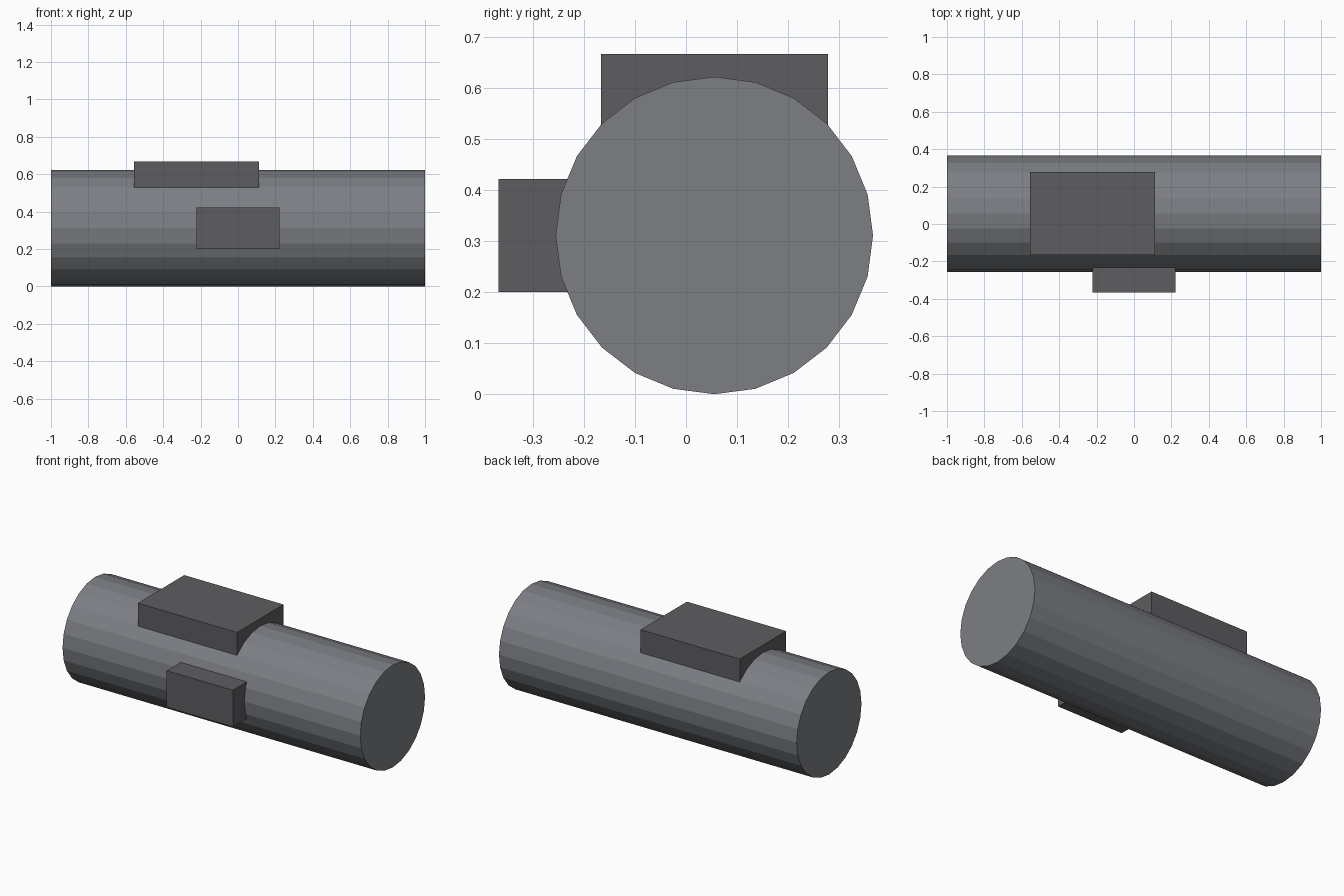
import bpy
from math import pi

if "Cube" in bpy.data.objects:
    bpy.data.objects.remove(bpy.data.objects["Cube"])


def material(name, color):
    mat = bpy.data.materials.new(name)
    mat.diffuse_color = color
    mat.use_nodes = True
    mat.node_tree.nodes["Principled BSDF"].inputs["Base Color"].default_value = mat.diffuse_color
    return mat


def box(name, low, high, mat):
    center = [(a + b) / 2 for a, b in zip(low, high)]
    bpy.ops.mesh.primitive_cube_add(size=1, location=center)
    obj = bpy.context.object
    obj.name = name
    obj.scale = [b - a for a, b in zip(low, high)]
    bpy.ops.object.transform_apply(location=False, rotation=False, scale=True)
    obj.data.materials.append(mat)


light_metal = material("light_metal", (0.20, 0.21, 0.23, 1))
dark_metal = material("dark_metal", (0.11, 0.11, 0.12, 1))

# Main tube: 24 flat sides, lying along x, with a corner edge at the very top
RADIUS = 0.311
bpy.ops.mesh.primitive_cylinder_add(vertices=24, radius=RADIUS, depth=2,
                                    location=(0, 0.0555, RADIUS),
                                    rotation=(0, pi / 2, 0))
tube = bpy.context.object
tube.name = "main_tube"
tube.data.materials.append(light_metal)

# Blocks sunk into the top and front of the tube
box("top_block", (-0.556, -0.167, 0.444), (0.111, 0.278, 0.667), dark_metal)
box("front_block", (-0.222, -0.367, 0.2), (0.222, -0.144, 0.422), dark_metal)
